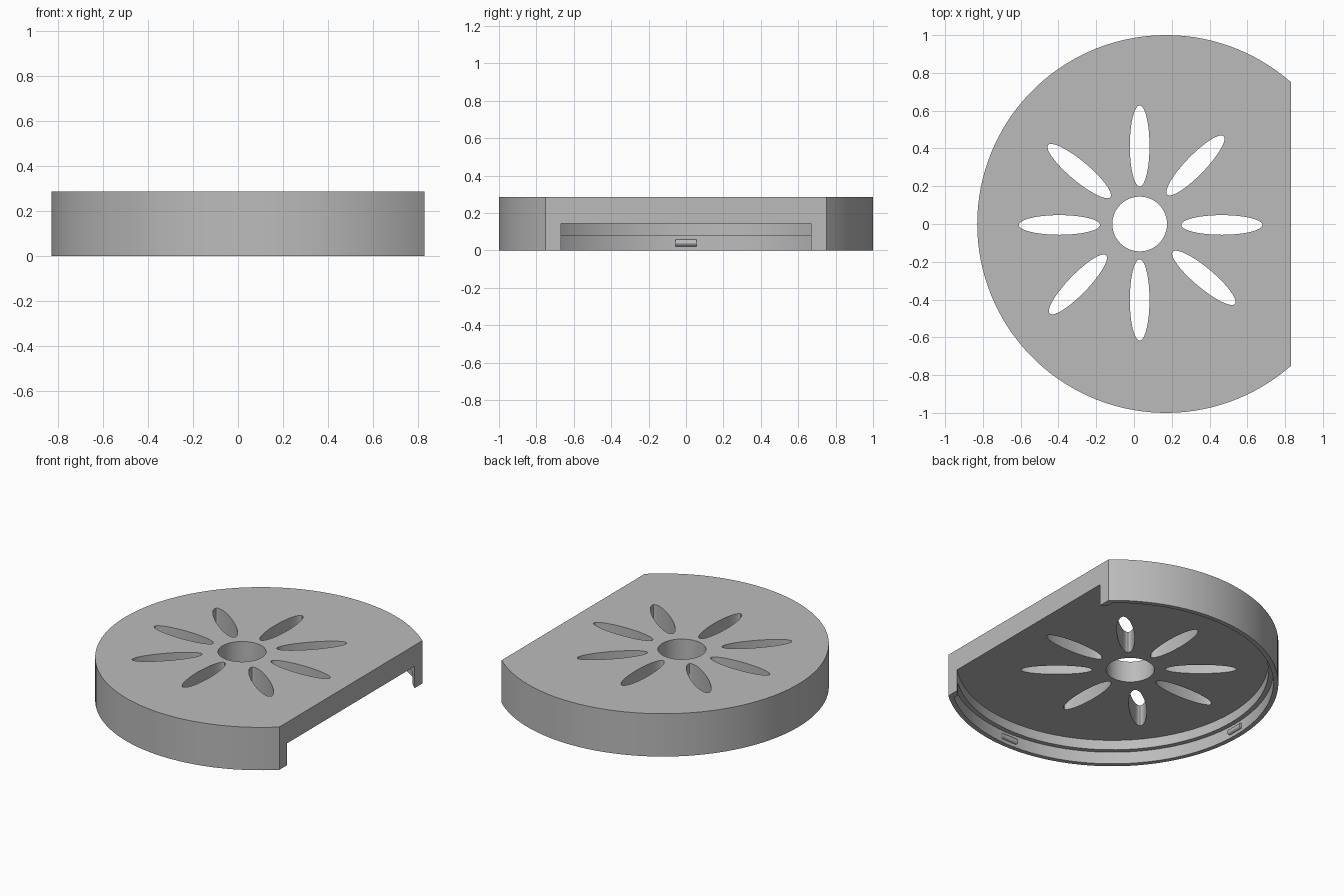
import bpy, bmesh, math
from mathutils import Matrix

cube = bpy.data.objects.get("Cube")
if cube:
    bpy.data.objects.remove(cube)

CX = 0.17        # centre of the round housing
FLAT = 0.83      # position of the flat side
HUB = 0.03       # centre of the vent pattern

grey = bpy.data.materials.new("plain grey")
grey.use_nodes = True
colour = (0.5, 0.5, 0.5, 1)
grey.diffuse_color = colour
grey.node_tree.nodes["Principled BSDF"].inputs["Base Color"].default_value = colour


def prism(name, points, z0, z1):
    """Extrude a flat outline from z0 to z1."""
    bm = bmesh.new()
    base = bm.faces.new([bm.verts.new((x, y, z0)) for x, y in points])
    top = bmesh.ops.extrude_face_region(bm, geom=[base])["geom"]
    verts = [v for v in top if isinstance(v, bmesh.types.BMVert)]
    bmesh.ops.translate(bm, verts=verts, vec=(0, 0, z1 - z0))
    bmesh.ops.recalc_face_normals(bm, faces=bm.faces)
    mesh = bpy.data.meshes.new(name)
    bm.to_mesh(mesh)
    bm.free()
    mesh.materials.append(grey)
    obj = bpy.data.objects.new(name, mesh)
    bpy.context.collection.objects.link(obj)
    return obj


def clipped_disc(radius, limit, steps=96):
    """Circle outline cut straight at x = limit."""
    a = math.acos((limit - CX) / radius)
    angles = [a + (math.tau - 2 * a) * i / steps for i in range(steps + 1)]
    return [(CX + radius * math.cos(t), radius * math.sin(t)) for t in angles]


def ellipse(x, y, a, b, degrees=0, steps=48):
    r = math.radians(degrees)
    pts = []
    for i in range(steps):
        t = math.tau * i / steps
        u, v = a * math.cos(t), b * math.sin(t)
        pts.append((x + u * math.cos(r) - v * math.sin(r),
                    y + u * math.sin(r) + v * math.cos(r)))
    return pts


def cut(target, cutter):
    cutter.hide_render = True
    mod = target.modifiers.new("cut", "BOOLEAN")
    mod.operation = "DIFFERENCE"
    mod.solver = "EXACT"
    mod.object = cutter
    bpy.context.view_layer.objects.active = target
    bpy.ops.object.modifier_apply(modifier=mod.name)
    bpy.data.objects.remove(cutter)


# Round cover with one flat side
cover = prism("cover", clipped_disc(1.0, FLAT), 0, 0.285)

# Underside cavity, open at the flat side, with a wider stepped rim below
cut(cover, prism("cavity_cutter", ellipse(CX, 0, 0.94, 0.94, steps=96), -0.1, 0.145))
cut(cover, prism("rim_cutter", clipped_disc(0.97, 0.79), -0.1, 0.08))

# Central hole and eight petal vents
cut(cover, prism("hub_cutter", ellipse(HUB, 0, 0.145, 0.145), -0.1, 0.4))
vents = [
    (0.03, 0.413, 90), (0.03, -0.402, 90), (0.465, -0.005, 0), (-0.395, -0.005, 0),
    (0.325, 0.31, 46), (-0.29, 0.28, -40), (-0.297, -0.32, 46), (0.37, -0.285, -40),
]
for x, y, turn in vents:
    cut(cover, prism("vent_cutter", ellipse(x, y, 0.215, 0.052, turn), -0.1, 0.4))

# Small rounded snap ridges inside the rim
for name, degrees in (("left_snap", 90), ("rear_snap", 180), ("right_snap", 270)):
    bm = bmesh.new()
    bmesh.ops.create_cone(bm, cap_ends=True, segments=12, radius1=0.018,
                          radius2=0.018, depth=0.11)
    place = (Matrix.Translation((CX, 0, 0.04))
             @ Matrix.Rotation(math.radians(degrees), 4, "Z")
             @ Matrix.Translation((0.968, 0, 0))
             @ Matrix.Rotation(math.radians(90), 4, "X"))
    bmesh.ops.transform(bm, matrix=place, verts=bm.verts)
    mesh = bpy.data.meshes.new(name)
    bm.to_mesh(mesh)
    bm.free()
    mesh.materials.append(grey)
    bpy.context.collection.objects.link(bpy.data.objects.new(name, mesh))

# Soft shading on curved walls, crisp edges elsewhere
bpy.ops.object.select_all(action="DESELECT")
cover.select_set(True)
bpy.context.view_layer.objects.active = cover
bpy.ops.object.shade_smooth_by_angle(angle=math.radians(30))
